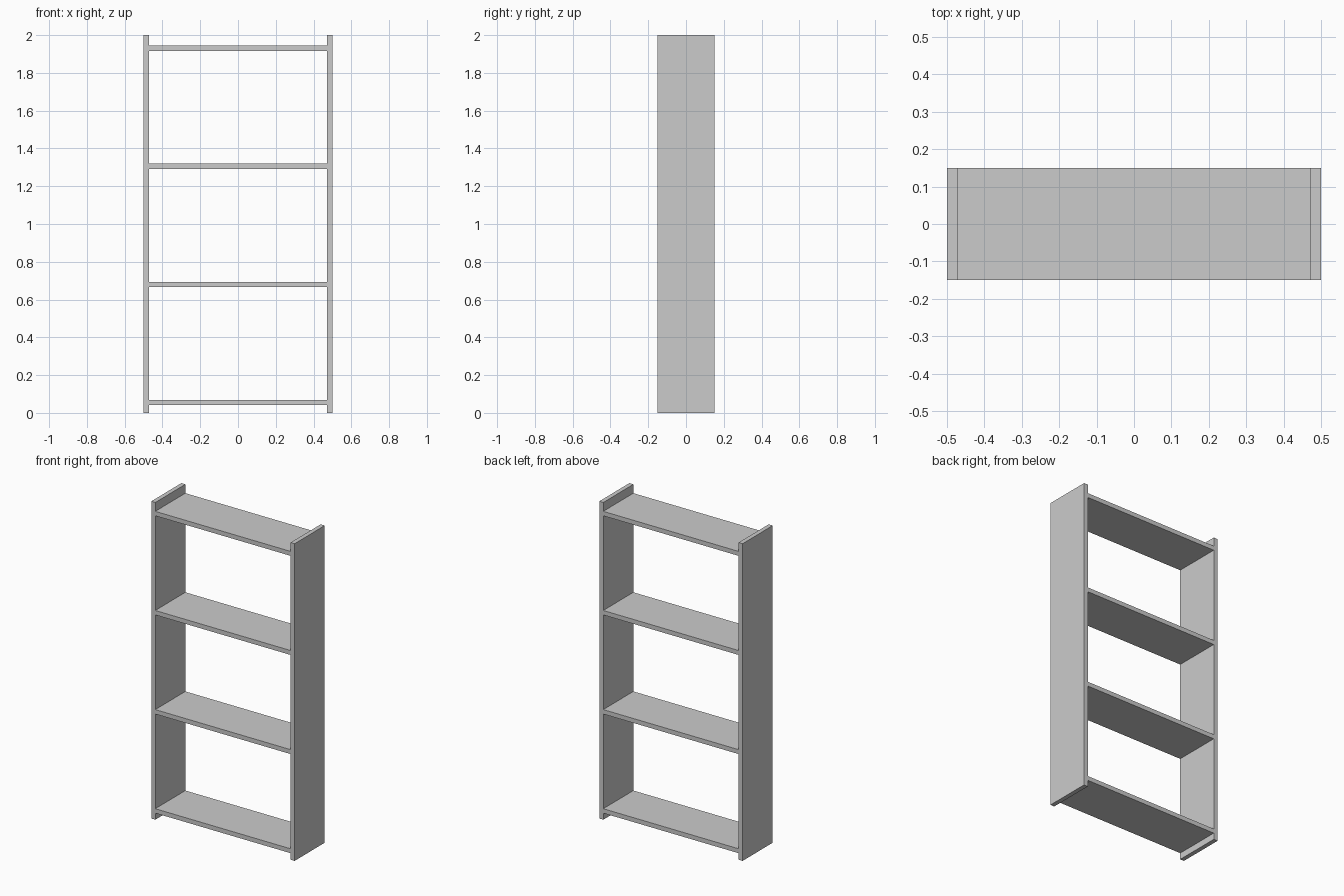
import bpy

if "Cube" in bpy.data.objects:
    bpy.data.objects.remove(bpy.data.objects["Cube"])

WIDTH, DEPTH, HEIGHT = 1.0, 0.30, 2.0
BOARD = 0.028
SHELF_Z = [0.055 + 0.625 * i for i in range(4)]


def board(name, size, location):
    bpy.ops.mesh.primitive_cube_add(size=1, location=location)
    obj = bpy.context.object
    obj.name = name
    obj.scale = size
    bpy.ops.object.transform_apply(location=False, rotation=False, scale=True)
    return obj


# Upright side panels
for side, label in ((-1, "left"), (1, "right")):
    board(f"{label}_side_panel", (BOARD, DEPTH, HEIGHT),
          (side * (WIDTH - BOARD) / 2, 0, HEIGHT / 2))

# Shelves fitted between the panels
for i, z in enumerate(SHELF_Z, 1):
    board(f"shelf_{i}", (WIDTH - 2 * BOARD, DEPTH, BOARD), (0, 0, z))
